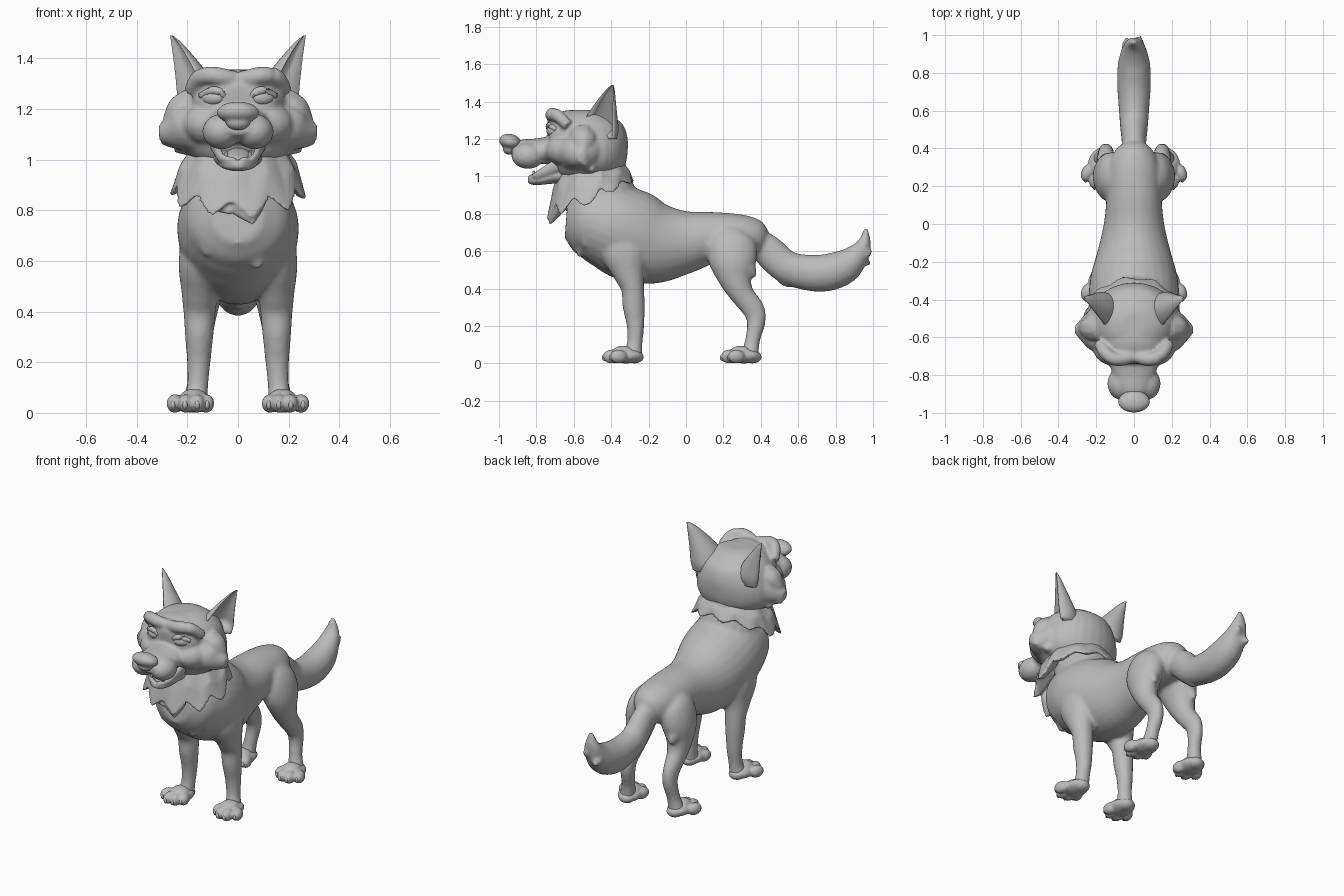
import bpy, bmesh, math
from mathutils import Vector, Matrix

grey = bpy.data.materials.new("plain grey")
grey.diffuse_color = (0.5, 0.5, 0.5, 1)


def catmull(pts, k=4):
    """Smooth a list of (x, y, z, radius_a, radius_b) stations."""
    p = [Vector(q) for q in pts]
    p = [p[0]] + p + [p[-1]]
    out = []
    for i in range(1, len(p) - 2):
        a, b, c, d = p[i - 1:i + 3]
        for j in range(k):
            t = j / k
            out.append(0.5 * (2 * b + (c - a) * t + (2 * a - 5 * b + 4 * c - d) * t * t
                              + (3 * b - a - 3 * c + d) * t ** 3))
    return out + [p[-2]]


def skin(bm, rings):
    """Bridge closed rings of points and cap both ends."""
    vs = [[bm.verts.new(c) for c in r] for r in rings]
    n = len(vs[0])
    faces = [bm.faces.new(vs[0][::-1]), bm.faces.new(vs[-1])]
    for a, b in zip(vs, vs[1:]):
        for i in range(n):
            faces.append(bm.faces.new((a[i], a[(i + 1) % n], b[(i + 1) % n], b[i])))
    bmesh.ops.recalc_face_normals(bm, faces=faces)


def loft(bm, pts, n=20, flip=1):
    """Tube of elliptical sections: radius_a sideways, radius_b across."""
    s = catmull([(p[0] * flip,) + tuple(p[1:]) for p in pts])
    rings = []
    for i, q in enumerate(s):
        t = (s[min(i + 1, len(s) - 1)] - s[max(i - 1, 0)])[:3]
        t = Vector(t).normalized()
        ref = Vector((1, 0, 0)) if abs(t.x) < 0.8 else Vector((0, 1, 0))
        u = (ref - t * ref.dot(t)).normalized()
        w = t.cross(u)
        c = Vector(q[:3])
        rings.append([c + u * max(q[3], .003) * math.cos(2 * math.pi * k / n)
                      + w * max(q[4], .003) * math.sin(2 * math.pi * k / n) for k in range(n)])
    skin(bm, rings)


def ball(bm, c, r, rot=(0, 0, 0)):
    m = Matrix.Translation(c)
    for a, ax in zip(rot, "XYZ"):
        m = m @ Matrix.Rotation(a, 4, ax)
    bmesh.ops.create_uvsphere(bm, u_segments=20, v_segments=12, radius=1,
                              matrix=m @ Matrix.Diagonal((*r, 1)))


def tuft(bm, base, tip, r, flat=1.0):
    """Pointed lock of fur."""
    b, t = Vector(base), Vector(tip)
    m = (b + t) / 2
    loft(bm, [(*b, r * .8, r * .8 * flat), (*m, r * .75, r * .75 * flat), (*t, .006, .006)], 10)


def finish(bm, name, voxel=0, smooth=4):
    me = bpy.data.meshes.new(name)
    bm.to_mesh(me)
    bm.free()
    me.materials.append(grey)
    for p in me.polygons:
        p.use_smooth = True
    ob = bpy.data.objects.new(name, me)
    bpy.context.collection.objects.link(ob)
    if voxel:
        r = ob.modifiers.new("fuse", 'REMESH')
        r.mode, r.voxel_size, r.use_smooth_shade = 'VOXEL', voxel, True
        s = ob.modifiers.new("soften", 'SMOOTH')
        s.factor, s.iterations = 0.5, smooth
    return ob


# body: torso, neck, legs and tail fused into one skin
bm = bmesh.new()
loft(bm, [(0, .43, .66, .05, .05), (0, .39, .665, .1, .1), (0, .3, .67, .135, .125),
          (0, .15, .675, .145, .135), (0, 0, .65, .16, .17), (0, -.15, .645, .195, .22),
          (0, -.28, .68, .23, .245), (0, -.4, .735, .24, .235), (0, -.5, .765, .22, .215),
          (0, -.58, .775, .185, .18), (0, -.64, .78, .1, .11)], 28)
loft(bm, [(0, -.4, .8, .2, .17), (0, -.46, .95, .17, .17), (0, -.51, 1.12, .16, .16)])
for s in (1, -1):
    loft(bm, [(.11, -.34, .76, .06, .1), (.145, -.335, .62, .088, .13), (.15, -.305, .48, .074, .085),
              (.152, -.285, .4, .064, .062), (.153, -.28, .31, .057, .06), (.155, -.27, .2, .047, .047),
              (.16, -.275, .1, .042, .042), (.17, -.29, .03, .05, .06)], 18, s)
    loft(bm, [(.05, .26, .74, .03, .05), (.095, .245, .66, .085, .125), (.128, .25, .55, .09, .13),
              (.14, .265, .45, .073, .09), (.145, .3, .37, .058, .065), (.148, .36, .29, .045, .06),
              (.15, .375, .22, .042, .05), (.16, .355, .12, .04, .04), (.175, .34, .03, .05, .05)], 18, s)
    tuft(bm, (s * .14, .3, .54), (s * .15, .375, .46), .06)
loft(bm, [(0, .33, .68, .06, .06), (0, .43, .61, .065, .085), (0, .53, .52, .075, .088),
          (0, .64, .487, .083, .095), (0, .75, .485, .09, .1), (0, .85, .52, .085, .092),
          (0, .92, .585, .065, .062), (0, .955, .65, .045, .034), (0, .962, .725, .012, .01)])
# tail and chest fur locks
tuft(bm, (.02, .92, .57), (.03, .998, .6), .04)
tuft(bm, (-.03, .92, .56), (-.04, .99, .53), .04)
tuft(bm, (0, .5, .48), (0, .55, .405), .04)
tuft(bm, (0, .42, .58), (0, .445, .48), .04)
for x, y, z in ((.08, -.575, .565), (0, -.6, .595), (-.13, -.58, .62), (.16, -.545, .62)):
    tuft(bm, (x * .8, y + .03, z + .12), (x, y, z), .075, .6)
finish(bm, "body", .012, 5)

# paws with four toes each
for label, y in (("front", -.33), ("hind", .3)):
    for side, s in (("left", 1), ("right", -1)):
        bm = bmesh.new()
        ball(bm, (s * .175, y + .01, .04), (.07, .09, .04))
        ball(bm, (s * .17, y + .055, .035), (.05, .05, .035))
        ball(bm, (s * .175, y - .005, .06), (.055, .06, .035))
        for dx, dy in ((-.055, -.035), (-.02, -.065), (.024, -.067), (.066, -.03)):
            ball(bm, (s * (.182 + dx), y + dy, .037), (.032, .048, .037), (0, 0, s * dx * 5))
        finish(bm, f"{label}_{side}_paw", .007, 4)
        bm = bmesh.new()
        for dx, dy in ((-.06, -.074), (-.021, -.104), (.027, -.106), (.074, -.067)):
            ball(bm, (s * (.182 + dx), y + dy, .032), (.01, .013, .018))
        finish(bm, f"{label}_{side}_claws")

# head: skull, forehead, cheeks, muzzle, brows
bm = bmesh.new()
loft(bm, [(0, -.53, 1.355, .06, .06), (0, -.53, 1.335, .13, .12), (0, -.53, 1.28, .195, .185),
          (0, -.525, 1.2, .23, .212), (0, -.52, 1.12, .25, .208), (0, -.52, 1.05, .23, .19),
          (0, -.52, .99, .16, .15), (0, -.52, .96, .06, .06)], 28)
loft(bm, [(0, -.5, 1.2, .2, .14), (0, -.62, 1.22, .188, .138), (0, -.69, 1.23, .16, .115),
          (0, -.725, 1.235, .125, .09), (0, -.74, 1.235, .06, .05)], 24)
loft(bm, [(0, -.62, 1.15, .17, .1), (0, -.72, 1.14, .135, .078), (0, -.8, 1.135, .115, .068),
          (0, -.88, 1.135, .09, .062), (0, -.93, 1.14, .05, .04)])
for s in (1, -1):
    ball(bm, (s * .065, -.845, 1.11), (.076, .088, .07))
    ball(bm, (s * .11, -.65, 1.14), (.11, .1, .085))
    loft(bm, [(.1, -.55, 1.13, .16, .13), (.2, -.56, 1.125, .125, .105), (.26, -.56, 1.11, .08, .068),
              (.312, -.56, 1.105, .02, .03)], 16, s)
    tuft(bm, (s * .17, -.55, 1.22), (s * .3, -.55, 1.13), .09)
    tuft(bm, (s * .22, -.55, 1.1), (s * .305, -.54, 1.065), .06)
    tuft(bm, (s * .18, -.52, 1.08), (s * .25, -.5, 1.03), .06)
    loft(bm, [(0, -.7, 1.315, .03, .03), (.06, -.715, 1.325, .036, .036), (.11, -.712, 1.332, .036, .036),
              (.155, -.68, 1.32, .034, .034), (.185, -.63, 1.27, .03, .03)], 14, s)
finish(bm, "head", .01, 4)

bm = bmesh.new()
ball(bm, (0, -.94, 1.185), (.085, .06, .042), (-.25, 0, 0))
ball(bm, (0, -.945, 1.15), (.05, .035, .035))
finish(bm, "nose", .007, 3)

for side, s in (("left", 1), ("right", -1)):
    bm = bmesh.new()
    ball(bm, (s * .097, -.712, 1.242), (.048, .032, .03), (0, 0, s * .35))
    finish(bm, side + "_eye")
    bm = bmesh.new()
    loft(bm, [(.048, -.725, 1.245, .012, .012), (.07, -.736, 1.266, .014, .016),
              (.105, -.728, 1.272, .014, .016), (.148, -.695, 1.25, .012, .012)], 10, s)
    finish(bm, side + "_eyelid")

# open lower jaw with tongue and teeth
bm = bmesh.new()
loft(bm, [(0, -.6, 1.01, .11, .06), (0, -.7, 1.0, .09, .04), (0, -.77, .98, .075, .025),
          (0, -.82, .975, .052, .02), (0, -.845, .98, .02, .012)])
for s in (1, -1):
    loft(bm, [(.1, -.65, 1.08, .02, .04), (.082, -.74, 1.035, .016, .03), (.062, -.8, 1.005, .014, .02),
              (.01, -.838, .992, .012, .015)], 10, s)
finish(bm, "lower_jaw", .008, 3)
bm = bmesh.new()
ball(bm, (0, -.75, 1.02), (.045, .075, .016), (.3, 0, 0))
finish(bm, "tongue")
bm = bmesh.new()
for s in (1, -1):
    tuft(bm, (s * .045, -.81, .995), (s * .047, -.815, 1.03), .01)
finish(bm, "lower_teeth")

# ears: crescent sections, hollow side facing out and forward
for side, s in (("left", 1), ("right", -1)):
    bm = bmesh.new()
    rings = []
    stations = [(.165, -.465, 1.2, .1, .085), (.17, -.468, 1.25, .11, .105), (.19, -.455, 1.32, .09, .085),
                (.22, -.43, 1.4, .057, .05), (.247, -.407, 1.46, .027, .024), (.264, -.393, 1.49, .006, .006)]
    for x, y, z, a, b in catmull(stations):
        d, w = Vector((.84, -.54, 0)), Vector((.54, .84, 0))
        ring = []
        for k in range(28):
            t = 2 * math.pi * k / 28
            u = -math.cos(t) * b
            if u > 0:  # hollow front
                u = -.7 * u * min(1, max(0, (z - 1.22) / .04)) if abs(math.sin(t)) < .85 else u * .4
            p = Vector((x, y, z)) + d * u + w * math.sin(t) * a
            ring.append((s * p.x, p.y, p.z))
        rings.append(ring)
    skin(bm, rings)
    finish(bm, side + "_ear")

# neck ruff with a jagged lower edge
bm = bmesh.new()
N = 96
rings = [[] for _ in range(6)]
for k in range(N):
    t = 2 * math.pi * k / N
    sx, cy = math.sin(t), math.cos(t)          # cy = 1 at the back
    saw = abs(((k / N * 10 + .35) % 1) - .5) * 2
    jag = (saw - .5) * (.07 if cy < .3 else .03)
    low = .875 + (.105 if cy > 0 else .075) * cy - jag
    for i, (rx, ry, f) in enumerate(((.15, .15, 1.0), (.19, .175, .8), (.235, .2, .45),
                                     (.262, .22, 0), (.235, .2, .06), (.15, .13, .5))):
        flare = 1 + (.1 * (saw - .5) if i == 3 else 0)
        rings[i].append((rx * sx * flare, -.5 + ry * cy * flare - (1 - f) * .02 * (cy < 0),
                         low + (1.08 - low) * f))
skin(bm, rings)
tuft(bm, (.02, -.665, .88), (.06, -.728, .745), .1, .45)
tuft(bm, (-.08, -.645, .88), (-.03, -.71, .785), .09, .45)
ruff = finish(bm, "neck_ruff", .008, 3)
